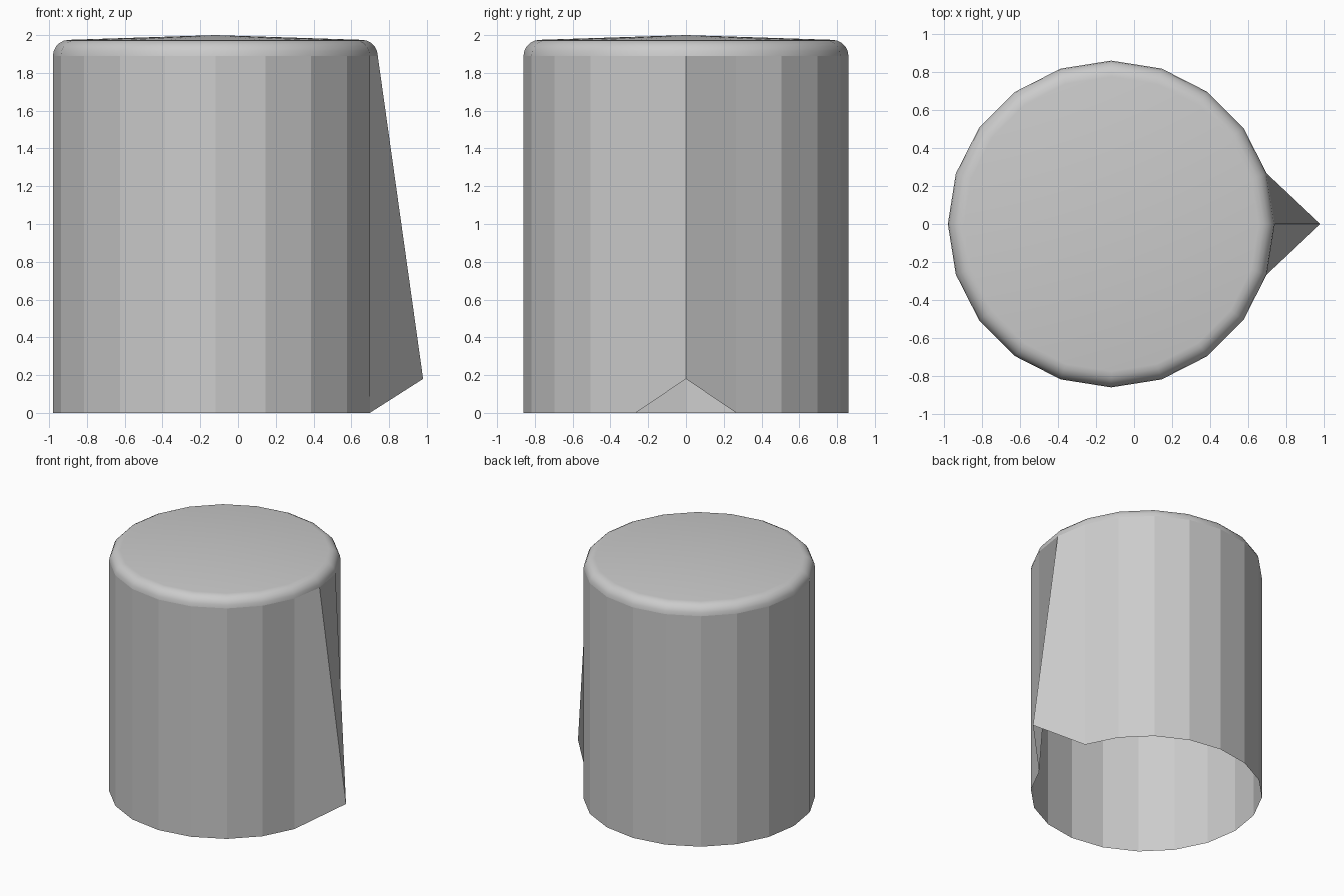
import bpy, bmesh
from math import sin, cos, pi

if "Cube" in bpy.data.objects:
    bpy.data.objects.remove(bpy.data.objects["Cube"])

SIDES, RADIUS, CX = 20, 0.86, -0.12
WALL_TOP, BEVEL, STEPS = 1.89, 0.085, 5

bm = bmesh.new()


def ring(r, z):
    return [bm.verts.new((CX + r * cos(2 * pi * i / SIDES),
                          r * sin(2 * pi * i / SIDES), z)) for i in range(SIDES)]


def bridge(a, b, smooth):
    for i in range(SIDES):
        j = (i + 1) % SIDES
        bm.faces.new((a[i], a[j], b[j], b[i])).smooth = smooth


# Faceted wall, open underneath, with one base corner pulled out into a spout
base = ring(RADIUS, 0)
base[0].co = (0.98, 0, 0.18)
prev = ring(RADIUS, WALL_TOP)
bridge(base, prev, False)
wall_edges = [e for e in bm.edges]

# Smooth rounded rim
for k in range(1, STEPS + 1):
    a = k / STEPS * pi / 2
    nxt = ring(RADIUS - BEVEL * (1 - cos(a)), WALL_TOP + BEVEL * sin(a))
    bridge(prev, nxt, True)
    prev = nxt

# Very shallow conical lid
apex = bm.verts.new((CX, 0, 2.0))
for i in range(SIDES):
    bm.faces.new((prev[i], prev[(i + 1) % SIDES], apex)).smooth = True

# Keep the wall edges crisp
for e in wall_edges:
    e.smooth = False

mesh = bpy.data.meshes.new("spouted_cup")
bm.to_mesh(mesh)
bm.free()
bpy.context.collection.objects.link(bpy.data.objects.new("spouted_cup", mesh))
